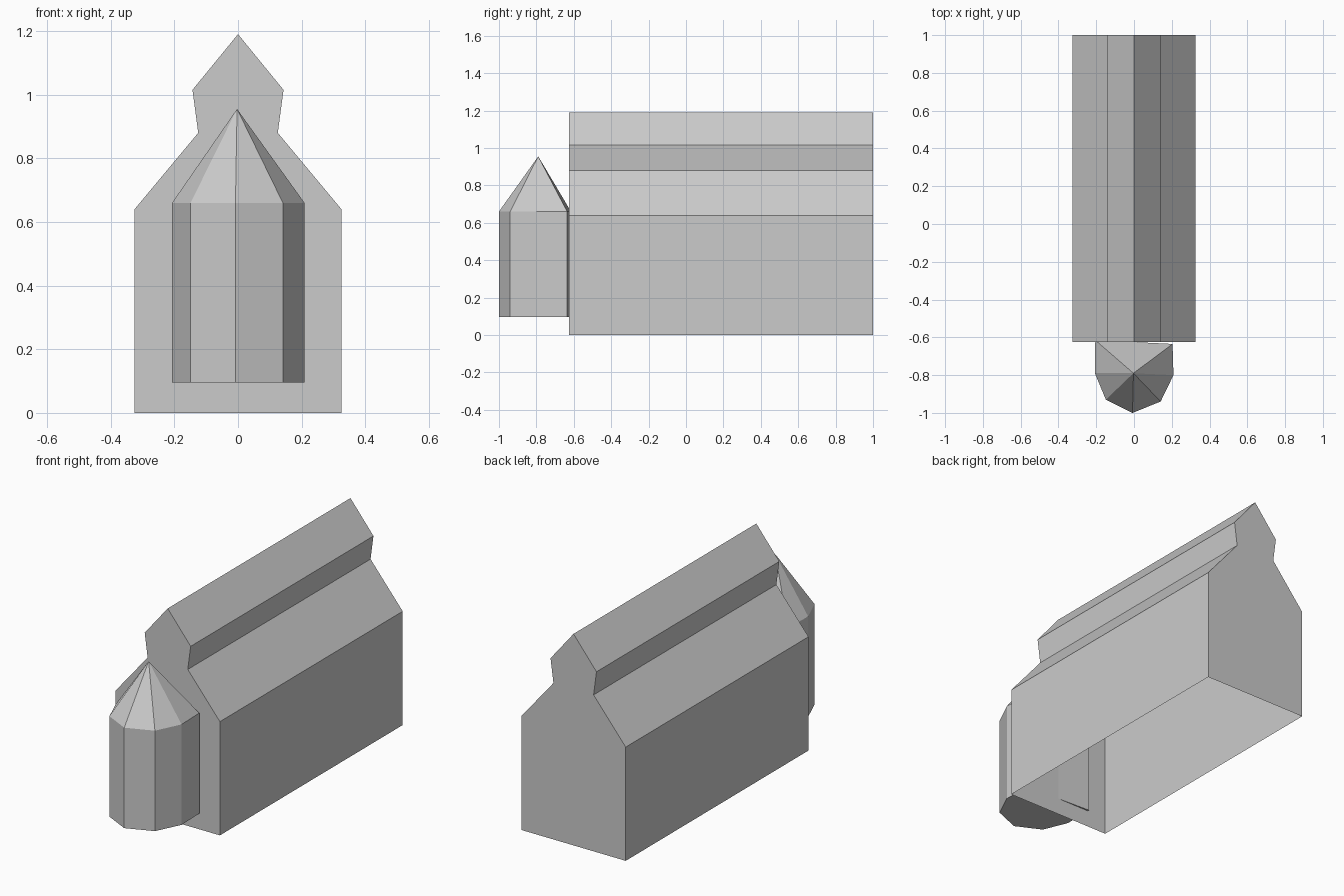
import bpy
import bmesh

cube = bpy.data.objects.get("Cube")
if cube:
    bpy.data.objects.remove(cube, do_unlink=True)

# One plain stone colour
GREY = (0.6, 0.6, 0.6, 1)
stone = bpy.data.materials.new("stone grey")
stone.use_nodes = True
stone.diffuse_color = GREY
stone.node_tree.nodes["Principled BSDF"].inputs["Base Color"].default_value = GREY


def finish(name, bm):
    mesh = bpy.data.meshes.new(name)
    bm.to_mesh(mesh)
    bm.free()
    mesh.materials.append(stone)
    obj = bpy.data.objects.new(name, mesh)
    bpy.context.collection.objects.link(obj)
    return obj


def ring(bm, points):
    return [bm.verts.new(p) for p in points]


def bridge(bm, a, b):
    n = len(a)
    return [bm.faces.new((a[i], a[(i + 1) % n], b[(i + 1) % n], b[i])) for i in range(n)]


# Hall: mirrored gable profile swept front to back, open underneath
half = [(0.325, 0), (0.325, 0.64), (0.125, 0.88), (0.143, 1.015)]
profile = half + [(0, 1.19)] + [(-x, z) for x, z in reversed(half)]
bm = bmesh.new()
front = ring(bm, [(x, -0.625, z) for x, z in profile])
back = ring(bm, [(x, 1, z) for x, z in profile])
bm.faces.new(front)
bm.faces.new(back[::-1])
sides = bridge(bm, front, back)
bmesh.ops.recalc_face_normals(bm, faces=bm.faces)
bmesh.ops.delete(bm, geom=[sides[-1]], context='FACES_ONLY')
finish("hall", bm)

# Apse: seven-sided drum with a pointed roof, set against the front wall
plan = [(-0.008, -1), (0.141, -0.94), (0.209, -0.80), (0.204, -0.635),
        (-0.205, -0.615), (-0.207, -0.79), (-0.149, -0.93)]
bm = bmesh.new()
base = ring(bm, [(x, y, 0.095) for x, y in plan])
eave = ring(bm, [(x, y, 0.66) for x, y in plan])
apex = bm.verts.new((-0.003, -0.79, 0.955))
bm.faces.new(base[::-1])
bridge(bm, base, eave)
for i, v in enumerate(eave):
    bm.faces.new((v, eave[(i + 1) % len(eave)], apex))
bmesh.ops.recalc_face_normals(bm, faces=bm.faces)
finish("apse", bm)
